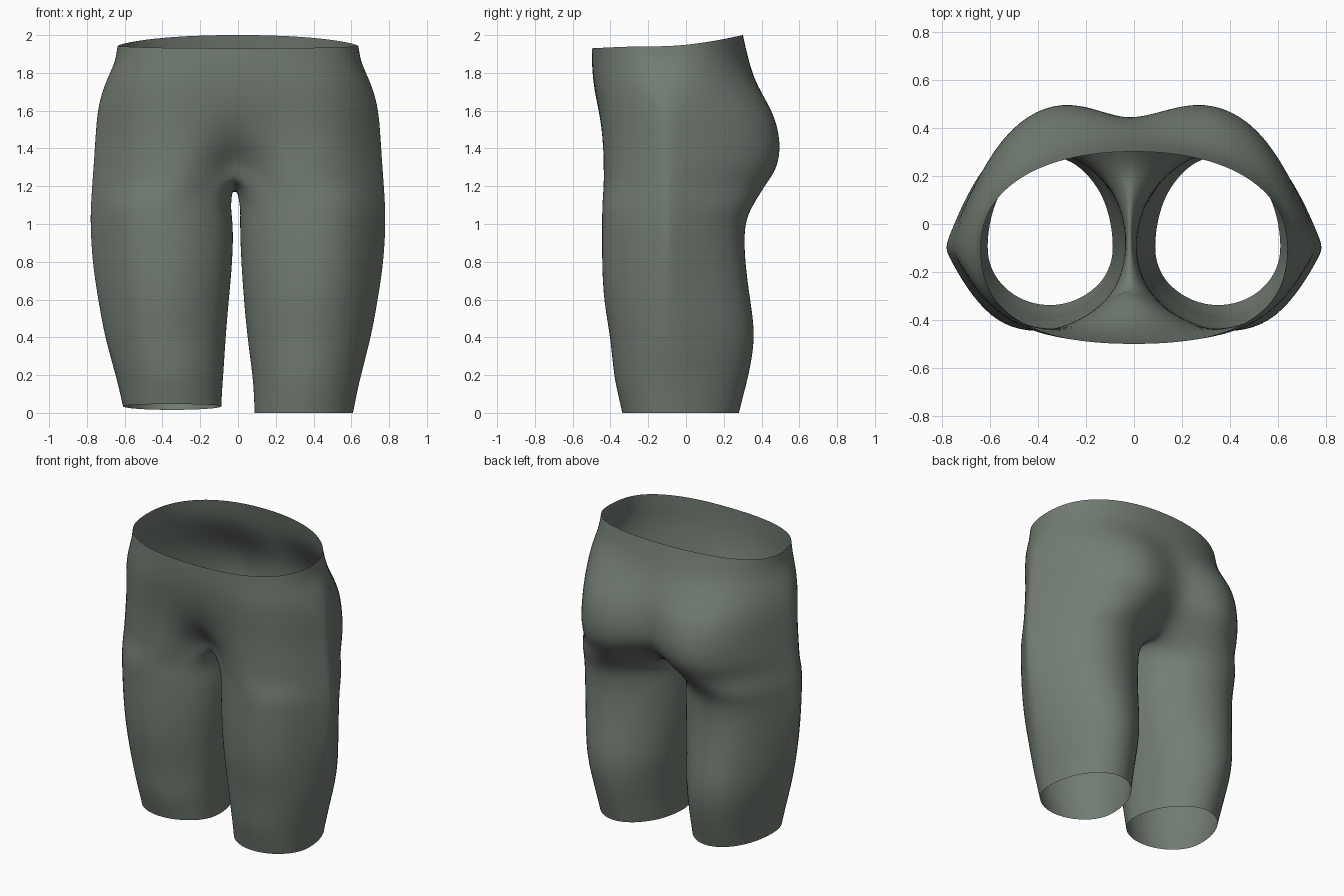
import bpy, bmesh, math

if "Cube" in bpy.data.objects:
    bpy.data.objects.remove(bpy.data.objects["Cube"])

# Cloth colour
cloth = bpy.data.materials.new("grey green cloth")
cloth.diffuse_color = (0.17, 0.205, 0.17, 1)
cloth.use_nodes = True
cloth.node_tree.nodes["Principled BSDF"].inputs["Base Color"].default_value = cloth.diffuse_color

OUT, INN = 15, 5            # points on the outer arc, points on the inner thigh
SEAM = math.radians(140)    # angle at which the outer arc meets the centre seam
CY = -0.10                  # depth of the hip line
MID = -0.02                 # sideways shift of the crotch

# Leg rings: height, inner x, outer x, front y, back y, extra inner x on the left
LEG = [(0.0, .086, .614, -.342, .288, 0), (0.1, .082, .634, -.365, .313, 0),
       (0.2, .075, .656, -.388, .340, 0), (0.4, .047, .711, -.405, .378, .016),
       (0.6, .028, .747, -.443, .347, .018), (0.8, .014, .779, -.451, .318, .012),
       (1.0, .006, .789, -.450, .312, .015), (1.1, .012, .786, -.450, .360, .028)]

# Pelvis rings: height, half width, front y, back y, front dip, back dip, fullness
HIP = [(1.20, .781, -.450, .450, .20, .21, 1), (1.29, .774, -.450, .508, .16, .13, 1),
       (1.38, .768, -.450, .523, .10, .095, 1), (1.47, .762, -.452, .517, .05, .08, 1),
       (1.58, .754, -.464, .487, .01, .06, .85), (1.68, .734, -.480, .427, 0, .03, .6),
       (1.77, .700, -.493, .372, 0, .01, .3), (1.86, .656, -.499, .333, 0, 0, 0),
       (1.94, .645, -.499, .302, 0, 0, 0)]


def outer_angles():
    return [-SEAM + 2 * SEAM * i / (OUT - 1) for i in range(OUT)]


def inner_angles():
    gap = 2 * math.pi - 2 * SEAM
    return [SEAM + gap * (i + 1) / (INN + 1) for i in range(INN)]


def leg_ring(side, z, xi, xo, yf, yb, extra):
    if side < 0:
        xi += extra
    pts = []
    taper = min(1, z / 0.8)
    for a in outer_angles() + inner_angles():
        c, s = math.cos(a), math.sin(a)
        x = (xi + xo) / 2 + (xo - xi) / 2 * c
        # Thighs narrow towards the outer side, hems are oval
        if c > 0:
            bulge = math.cos(math.pi / 2 * c ** (1.5 if s > 0 else 1.4))
            s += (math.copysign(bulge, s) - s) * taper
        y = CY + (yb - CY if s > 0 else CY - yf) * s
        # The left hem sits slightly higher and tilts backwards
        lift = max(0, 1 - z / 0.3) * (0.03 - 0.05 * y) if side < 0 else 0
        pts.append((side * x, y, z + lift))
    return pts


def hip_ring(side, z, w, yf, yb, df, db, full):
    pts = []
    for a in outer_angles():
        u = (math.cos(a) - math.cos(SEAM)) / (1 - math.cos(SEAM))
        u = min(max(u, 0), 1)
        # Blend an oval waist into fuller seat and thighs
        if a > 0:
            n, p, reach, dip, wide = 2.25, 2.3, yb - CY, db, 0.165
        else:
            n, p, reach, dip, wide = 2.5, 2.7, yf - CY, -df, 0.15
        oval = (1 - u ** n) ** (1 / n)
        bulge = math.cos(math.pi / 2 * u ** p)
        y = CY + reach * (oval + (bulge - oval) * full)
        y -= dip * math.exp(-(w * u / wide) ** 2)
        x = side * w * u
        if z < 1.5:
            x += MID * (1 - u) ** 4
        rise = 0
        if z > 1.9:
            rise = 0.06 * max(0, (y + 0.1) / 0.4) ** 1.5 - 0.01 * max(0, -y - 0.3) / 0.2
        elif z < 1.47 and a < 0:
            # The front of the crotch sits higher than the back
            rise = 0.09 * (1.47 - z) / 0.27 * (1 - u) ** 4
        pts.append((x, y, z + rise))
    return pts


bm = bmesh.new()


def bridge(a, b, side, closed):
    count = len(a)
    for i in range(count if closed else count - 1):
        j = (i + 1) % count
        quad = (a[i], a[j], b[j], b[i])
        bm.faces.new(quad if side > 0 else quad[::-1])


# Crotch seam shared by both legs, running back to front
first = hip_ring(1, *HIP[0])
back, front = first[-1], first[0]
crotch = []
for i in range(INN):
    t = (i + 1) / (INN + 1)
    y = back[1] + (front[1] - back[1]) * t
    crotch.append(bm.verts.new((MID, y, 1.205 + 0.085 * t ** 2)))

# Front and back centre seams shared by both halves
seams = [(bm.verts.new(r[0]), bm.verts.new(r[-1]))
         for r in (hip_ring(1, *row) for row in HIP)]

for side in (1, -1):
    legs = [[bm.verts.new(p) for p in leg_ring(side, *row)] for row in LEG]
    hips = []
    for row, (f, b) in zip(HIP, seams):
        middle = [bm.verts.new(p) for p in hip_ring(side, *row)[1:-1]]
        hips.append([f] + middle + [b])
    legs.append(hips[0] + crotch)
    for lo, hi in zip(legs, legs[1:]):
        bridge(lo, hi, side, True)
    for lo, hi in zip(hips, hips[1:]):
        bridge(lo, hi, side, False)

mesh = bpy.data.meshes.new("shorts")
bm.to_mesh(mesh)
bm.free()
mesh.materials.append(cloth)
shorts = bpy.data.objects.new("shorts", mesh)
bpy.context.collection.objects.link(shorts)

# Smooth cloth surface
for p in mesh.polygons:
    p.use_smooth = True
sub = shorts.modifiers.new("smooth", 'SUBSURF')
sub.levels = sub.render_levels = 2
